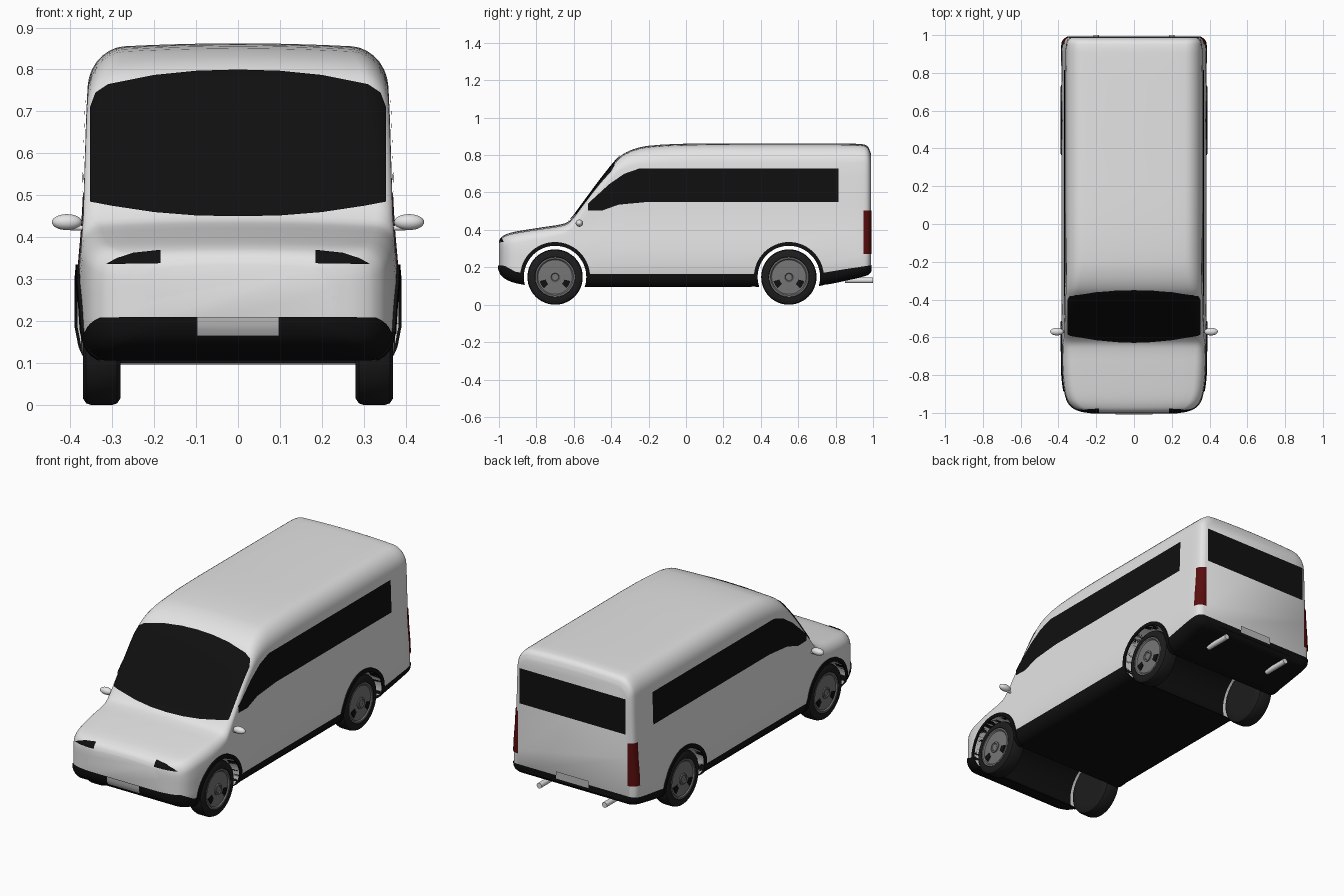
import bpy, bmesh
from math import sin, cos, pi, radians
from mathutils import Vector, Matrix

if "Cube" in bpy.data.objects:
    bpy.data.objects.remove(bpy.data.objects["Cube"], do_unlink=True)


def material(name, r, g, b, rough=0.5):
    m = bpy.data.materials.new(name)
    m.use_nodes = True
    m.diffuse_color = (r, g, b, 1)
    node = m.node_tree.nodes["Principled BSDF"]
    node.inputs["Base Color"].default_value = (r, g, b, 1)
    node.inputs["Roughness"].default_value = rough
    return m


PAINT = material("white_paint", 0.78, 0.78, 0.78)
BLACK = material("black_trim", 0.005, 0.005, 0.005)
TYRE = material("tyre_rubber", 0.012, 0.012, 0.012)
RIM = material("rim_grey", 0.18, 0.18, 0.18)
PLATE = material("plate_grey", 0.5, 0.5, 0.5)
RED = material("dark_red", 0.1, 0.004, 0.004)

WHEEL_Y, WHEEL_Z, ARCH_R = (-0.70, 0.55), 0.148, 0.167


def finish(name, bm, mats, angle=35):
    bmesh.ops.recalc_face_normals(bm, faces=bm.faces)
    mesh = bpy.data.meshes.new(name)
    bm.to_mesh(mesh)
    bm.free()
    ob = bpy.data.objects.new(name, mesh)
    bpy.context.collection.objects.link(ob)
    for m in mats:
        mesh.materials.append(m)
    smooth(mesh, angle)
    return ob


def smooth(mesh, angle=35):
    for p in mesh.polygons:
        p.use_smooth = True
    mesh.set_sharp_from_angle(angle=radians(angle))


def loft(rings, closed_ends=True):
    bm = bmesh.new()
    vr = [[bm.verts.new(p) for p in ring] for ring in rings]
    n = len(vr[0])
    for a, b in zip(vr, vr[1:]):
        for i in range(n):
            bm.faces.new((a[i], a[(i + 1) % n], b[(i + 1) % n], b[i]))
    if closed_ends:
        bm.faces.new(vr[0])
        bm.faces.new(vr[-1])
    return bm


def lathe(profile, y, z, n=48):
    """Revolve (x, radius) points about an axis along x."""
    return loft([[(x, y + r * cos(2 * pi * i / n), z + r * sin(2 * pi * i / n))
                  for i in range(n)] for x, r in profile])


def prism(axis, pts, lo, hi):
    if axis == "X":
        return loft([[(d, a, b) for a, b in pts] for d in (lo, hi)])
    return loft([[(a, d, b) for a, b in pts] for d in (lo, hi)])


def rect(a0, a1, b0, b1):
    return [(a0, b0), (a1, b0), (a1, b1), (a0, b1)]


def boolean(ob, cutter_bm, op):
    cutter = finish("cutter", cutter_bm, [])
    cutter.hide_render = True
    mod = ob.modifiers.new("cut", "BOOLEAN")
    mod.operation, mod.object, mod.solver = op, cutter, "EXACT"
    dg = bpy.context.evaluated_depsgraph_get()
    mesh = bpy.data.meshes.new_from_object(ob.evaluated_get(dg))
    ob.modifiers.clear()
    ob.data = mesh
    bpy.data.objects.remove(cutter, do_unlink=True)


# Body shell: stations of (y, bottom, top, half width, shoulder radius)
STATIONS = [
    (-1.0, .19, .335, .22, .04), (-.99, .165, .357, .28, .045),
    (-.97, .145, .373, .325, .05), (-.93, .125, .387, .355, .05),
    (-.86, .11, .40, .372, .05), (-.75, .10, .417, .382, .05),
    (-.66, .10, .432, .383, .045), (-.62, .10, .452, .383, .04),
    (-.56, .10, .53, .383, .04), (-.46, .10, .665, .383, .045),
    (-.38, .10, .765, .383, .06), (-.34, .10, .803, .383, .07),
    (-.28, .10, .832, .383, .08), (-.20, .10, .85, .383, .09),
    (0, .10, .861, .383, .09), (.35, .10, .862, .383, .09),
    (.72, .108, .862, .383, .09), (.88, .138, .861, .383, .09),
    (.95, .155, .857, .381, .085), (.975, .165, .842, .372, .075),
    (.988, .18, .81, .352, .06)]
SIDE_SHAPE = [(.1, .95), (.18, 1), (.3, 1), (.45, .965), (.7, .945), (.9, .92)]


def side_scale(z):
    for (z0, s0), (z1, s1) in zip(SIDE_SHAPE, SIDE_SHAPE[1:]):
        if z <= z1:
            t = max(0, (z - z0) / (z1 - z0))
            return s0 + (s1 - s0) * t
    return s1


def section(y, zb, zt, w, r):
    rb, half = .04, []
    half += [((w - rb) * k / 4, zb) for k in range(4)]
    half += [(w - rb + rb * sin(a), zb + rb - rb * cos(a))
             for a in [pi / 8 * k for k in range(5)]]
    half += [(w, zb + rb + (zt - r - zb - rb) * k / 8) for k in range(1, 8)]
    half += [(w - r + r * cos(a), zt - r + r * sin(a))
             for a in [pi / 14 * k for k in range(8)]]
    half += [((w - r) * k / 5, zt) for k in range(4, -1, -1)]
    mid = (zb + zt) / 2
    half = [(x * side_scale(z), z - (.012 * (x / w) ** 2 if z > mid else 0)) for x, z in half]
    return [(x, y, z) for x, z in half] + [(-x, y, z) for x, z in half[-2:0:-1]]


def refine(rows, steps=3):
    """Smooth the stations with a Catmull-Rom spline."""
    out = []
    v = [Vector(r) for r in rows]
    for i in range(len(v) - 1):
        a, b, c, d = v[max(i - 1, 0)], v[i], v[i + 1], v[min(i + 2, len(v) - 1)]
        m0, m1 = [(q - p) * ((c[0] - b[0]) / (q[0] - p[0])) for p, q in ((a, c), (b, d))]
        for k in range(steps):
            t = k / steps
            out.append(b * (2*t**3 - 3*t**2 + 1) + m0 * (t**3 - 2*t**2 + t)
                       + c * (3*t**2 - 2*t**3) + m1 * (t**3 - t**2))
    return out + [v[-1]]


RINGS = [section(*row) for row in refine(STATIONS)]


def shell(name, mats, offset=0):
    bm = loft(RINGS)
    bmesh.ops.recalc_face_normals(bm, faces=bm.faces)
    bm.normal_update()
    for v, n in [(v, v.normal.copy()) for v in bm.verts]:
        v.co += n * offset
    return finish(name, bm, mats)


def skin(name, mat, region, keep, offset=.004):
    """Thin panel following the body inside a region; keep() picks faces by normal."""
    ob = shell(name, [mat], offset)
    boolean(ob, region, "INTERSECT")
    bm = bmesh.new()
    bm.from_mesh(ob.data)
    bmesh.ops.delete(bm, geom=[f for f in bm.faces if not keep(f.normal)], context="FACES")
    bm.to_mesh(ob.data)
    bm.free()
    smooth(ob.data)
    return ob


def cut_arches(ob):
    for y in WHEEL_Y:
        boolean(ob, lathe([(x, ARCH_R) for x in (-.6, -.29, .29, .6)], y, WHEEL_Z, 64), "DIFFERENCE")
    smooth(ob.data)


body = shell("body", [PAINT, BLACK])
cut_arches(body)
for p in body.data.polygons:
    c, n = p.center, p.normal
    in_well = abs(n.x) < .1 and any(
        abs(Vector((c.y - y, c.z - WHEEL_Z)).length - ARCH_R) < .004 for y in WHEEL_Y)
    underside = n.z < -.5 and c.z < .2
    p.material_index = int((in_well and abs(c.x) < .29) or (underside and not in_well))

# Lower trim: bumpers and sills in one band
band = [(-1.05, 0), (-1.05, .212), (-.97, .208), (-.91, .175), (-.82, .165),
        (.70, .165), (.85, .19), (1.05, .22), (1.05, 0)]
trim = skin("lower_trim", BLACK, prism("X", band, -.6, .6), lambda n: n.z < .9)
cut_arches(trim)

# Glass, grille and rear panels
top_arc = [(.353, .71), (.34, .745), (.31, .765), (.2, .787), (.1, .797)]
low_arc = [(.1, .452), (.2, .46), (.3, .475), (.353, .485)]
half = low_arc + top_arc
screen = half + [(0, .80)] + [(-x, z) for x, z in reversed(half)] + [(0, .45)]
front, back = (lambda n: n.y < -.15), (lambda n: n.y > .3)
skin("windshield", BLACK, prism("Y", screen, -1.2, -.1), front)
skin("grille", BLACK, prism("Y", rect(-.182, .182, .242, .322), -1.2, -.8), front)
skin("front_plate", PLATE, prism("Y", rect(-.098, .098, .165, .21), -1.2, -.8), front, .008)
skin("rear_window", BLACK, prism("Y", rect(-.325, .325, .55, .745), .8, 1.2), back)
skin("rear_plate", PLATE, prism("Y", rect(-.1, .1, .195, .235), .8, 1.2), back, .008)

side_glass = [(-.525, .505), (-.45, .503), (-.36, .535), (-.2, .55), (.815, .55),
              (.815, .728), (-.25, .728), (-.33, .70), (-.41, .645), (-.525, .54)]
lamp = [(.185, .338), (.315, .336), (.29, .35), (.25, .363), (.185, .37)]

for side, s in (("left", 1), ("right", -1)):
    outward = lambda n, s=s: n.x * s > .2
    skin(side + "_side_window", BLACK, prism("X", side_glass, .2 * s, .6 * s), outward)
    skin(side + "_headlight", BLACK, prism("Y", [(x * s, z) for x, z in lamp], -1.2, -.8),
         lambda n: n.y < -.1)
    skin(side + "_tail_light", RED, prism("X", rect(.95, 1.1, .27, .505), .335 * s, .6 * s),
         lambda n, s=s: n.x * s + n.y > .3)

    # Mirror: rounded housing on a short stalk
    bm = bmesh.new()
    bmesh.ops.create_uvsphere(bm, u_segments=24, v_segments=14, radius=1,
                              matrix=Matrix.Translation((.408 * s, -.57, .436))
                              @ Matrix.Diagonal((.036, .02, .019, 1)))
    finish(side + "_mirror", bm, [PAINT], 60)
    finish(side + "_mirror_stalk", lathe([(.35 * s, .006), (.4 * s, .006)], -.57, .422, 12), [PAINT])

    # Exhaust pipe
    bm = bmesh.new()
    bmesh.ops.create_cone(bm, cap_ends=True, segments=20, radius1=.015, radius2=.015, depth=.15,
                          matrix=Matrix.Translation((.2 * s, .925, .13)) @ Matrix.Rotation(pi / 2, 4, "X"))
    finish(side + "_exhaust", bm, [PAINT])

    for end, y in zip(("front", "rear"), WHEEL_Y):
        name = end + "_" + side
        # Slightly flared black arch lip
        lip = skin(name + "_arch_lip", BLACK, lathe([(.33 * s, .187), (.6 * s, .187)], y, WHEEL_Z, 64),
                   lambda n: True, .007)
        cut_arches(lip)
        # Wheel: tyre, dished rim, hub and dark rim openings
        tyre = [(.28, .1), (.28, .132), (.288, .144), (.3, .148), (.35, .148),
                (.362, .144), (.37, .132), (.37, .108), (.36, .104)]
        finish(name + "_tyre", lathe([(x * s, r) for x, r in tyre], y, WHEEL_Z), [TYRE])
        rim = [(.355, .106), (.369, .106), (.369, .098), (.363, .092), (.366, .035)]
        finish(name + "_rim", lathe([(x * s, r) for x, r in rim], y, WHEEL_Z), [RIM])
        hub = [(.36, .03), (.372, .03), (.374, .022), (.37, .018)]
        finish(name + "_hub", lathe([(x * s, r) for x, r in hub], y, WHEEL_Z, 24), [RIM])
        for k, a0 in enumerate((195, 315)):
            arc = [radians(a0 + d) for d in (0, 10, 20, 30)]
            pts = [(r * cos(a), r * sin(a)) for r, seq in ((.052, arc), (.085, arc[::-1])) for a in seq]
            pts = [(y + u, WHEEL_Z + v) for u, v in pts]
            finish(f"{name}_rim_opening_{k + 1}", prism("X", pts, .361 * s, .368 * s), [BLACK])
